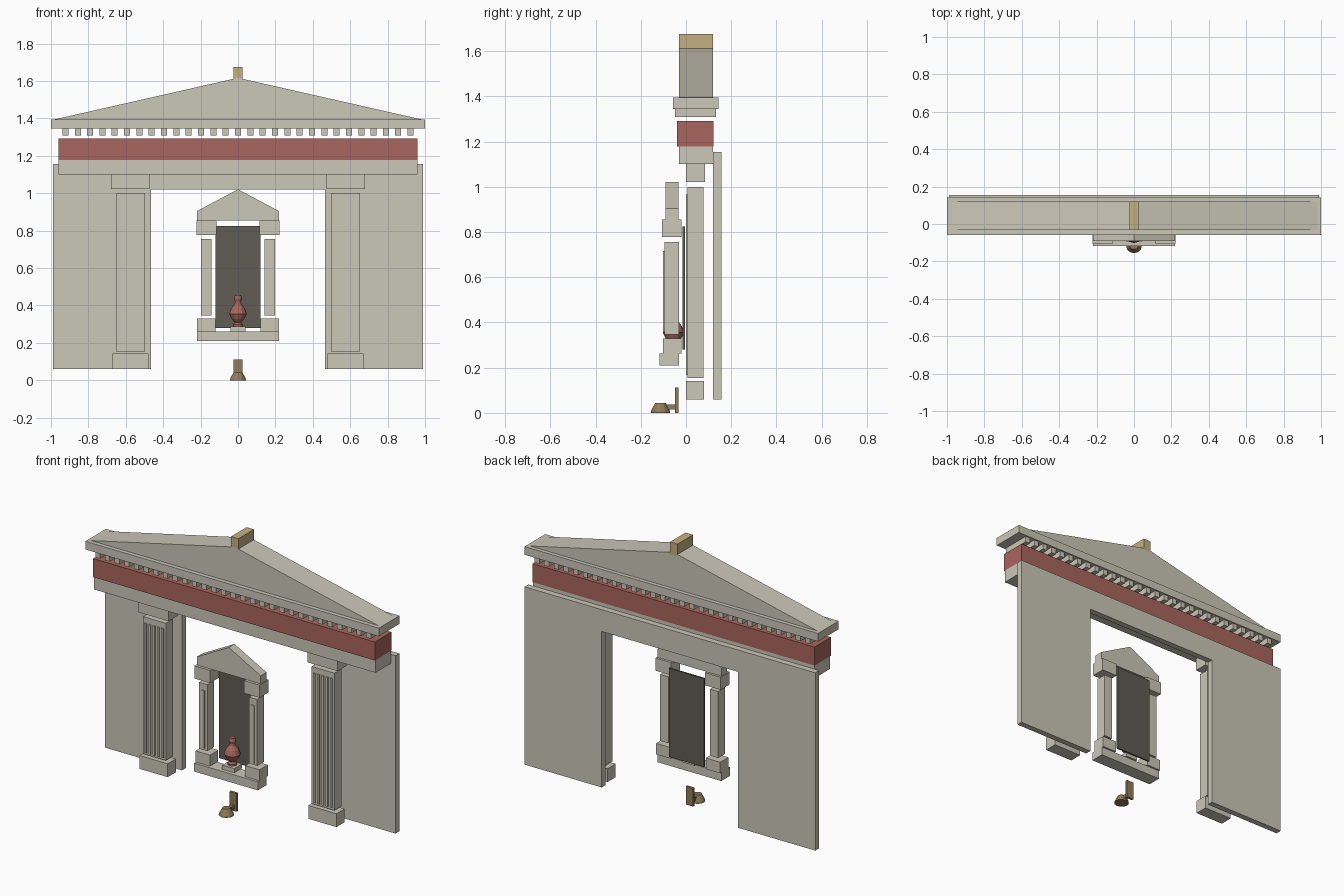
import bpy, bmesh, math

if "Cube" in bpy.data.objects:
    bpy.data.objects.remove(bpy.data.objects["Cube"])


def material(name, rgb):
    m = bpy.data.materials.new(name)
    m.diffuse_color = (*rgb, 1)
    m.use_nodes = True
    m.node_tree.nodes["Principled BSDF"].inputs["Base Color"].default_value = m.diffuse_color
    return m


STONE = material("stone", (0.60, 0.57, 0.48))
RED = material("terracotta", (0.40, 0.13, 0.11))
GOLD = material("gilding", (0.56, 0.44, 0.22))
BRONZE = material("bronze", (0.28, 0.20, 0.10))
DARK = material("dark_panel", (0.12, 0.11, 0.09))


def finish(name, bm, mat):
    bmesh.ops.recalc_face_normals(bm, faces=bm.faces)
    me = bpy.data.meshes.new(name)
    bm.to_mesh(me)
    bm.free()
    me.materials.append(mat)
    ob = bpy.data.objects.new(name, me)
    bpy.context.collection.objects.link(ob)
    return ob


def prism(name, profile, y0, y1, mat=STONE):
    """Extrude an (x, z) outline from y0 to y1."""
    bm = bmesh.new()
    face = bm.faces.new([bm.verts.new((x, y0, z)) for x, z in profile])
    ext = bmesh.ops.extrude_face_region(bm, geom=[face])["geom"]
    moved = [v for v in ext if isinstance(v, bmesh.types.BMVert)]
    bmesh.ops.translate(bm, verts=moved, vec=(0, y1 - y0, 0))
    return finish(name, bm, mat)


def box(name, x, y, z, mat=STONE):
    (a, b), (c, d) = x, z
    return prism(name, [(a, c), (b, c), (b, d), (a, d)], y[0], y[1], mat)


def pair(name, x, y, z, mat=STONE):
    """Box on the right and its mirror on the left."""
    box(name + "_right", x, y, z, mat)
    box(name + "_left", (-x[1], -x[0]), y, z, mat)


def lathe(name, profile, y, mat, sides=12):
    """Turn an (r, z) profile about a vertical axis, with closed ends."""
    bm = bmesh.new()
    rings = [[bm.verts.new((r * math.cos(2 * math.pi * i / sides),
                            y + r * math.sin(2 * math.pi * i / sides), z))
              for i in range(sides)] for r, z in profile]
    for lo, hi in zip(rings, rings[1:]):
        for i in range(sides):
            j = (i + 1) % sides
            bm.faces.new((lo[i], lo[j], hi[j], hi[i]))
    bm.faces.new(rings[0])
    bm.faces.new(rings[-1])
    return finish(name, bm, mat)


# Back wall with doorway
prism("back_wall", [(-0.99, 0.06), (-0.465, 0.06), (-0.465, 1.02), (0.465, 1.02),
                    (0.465, 0.06), (0.99, 0.06), (0.99, 1.155), (-0.99, 1.155)],
      0.119, 0.156)

# Large fluted pilasters
pair("pilaster_base", (0.479, 0.671), (0, 0.08), (0.06, 0.142))
pair("pilaster_shaft", (0.497, 0.652), (0.007, 0.077), (0.155, 1.0))
pair("pilaster_capital", (0.473, 0.679), (0, 0.085), (1.022, 1.10))
for i in range(5):
    x = 0.5745 + (i - 2) * 0.029
    pair(f"pilaster_fillet_{i + 1}", (x - 0.007, x + 0.007), (0.0, 0.01), (0.168, 0.965))

# Entablature
box("architrave", (-0.96, 0.96), (-0.032, 0.119), (1.10, 1.178))
box("frieze", (-0.96, 0.96), (-0.039, 0.121), (1.178, 1.292), RED)
for i in range(29):
    x = (i - 14) * 0.0659
    box(f"dentil_{i + 1}", (x - 0.016, x + 0.016), (-0.048, 0.133), (1.309, 1.345))
box("cornice", (-1, 1), (-0.058, 0.143), (1.345, 1.395))

# Pediment and ridge ornament
prism("pediment", [(-0.98, 1.395), (0.98, 1.395), (0, 1.617)], -0.032, 0.119)
box("ridge_block", (-0.025, 0.025), (-0.032, 0.119), (1.60, 1.675), GOLD)

# Small shrine in the doorway
box("shrine_sill", (-0.218, 0.218), (-0.118, -0.032), (0.21, 0.262))
pair("shrine_pedestal", (0.12, 0.218), (-0.101, -0.021), (0.262, 0.33))
pair("shrine_column", (0.142, 0.198), (-0.096, -0.031), (0.347, 0.756))
pair("shrine_column_fillet", (0.159, 0.181), (-0.102, -0.09), (0.36, 0.715))
pair("shrine_capital", (0.116, 0.222), (-0.107, -0.02), (0.777, 0.855))
prism("shrine_gable", [(-0.218, 0.855), (0.218, 0.855), (0.218, 0.905),
                       (0, 1.021), (-0.218, 0.905)], -0.09, -0.034)
box("shrine_back_panel", (-0.12, 0.12), (-0.015, -0.004), (0.28, 0.825), DARK)

# Urn on its plinth
box("urn_plinth", (-0.041, 0.041), (-0.095, -0.02), (0.262, 0.288))
lathe("urn", [(0.026, 0.288), (0.026, 0.298), (0.016, 0.308), (0.034, 0.328),
              (0.047, 0.355), (0.036, 0.385), (0.018, 0.408), (0.016, 0.42),
              (0.021, 0.436), (0.016, 0.455)], -0.055, RED)

# Lamp on a wall bracket
box("lamp_plate", (-0.024, 0.024), (-0.049, -0.034), (0, 0.112), BRONZE)
box("lamp_arm", (-0.01, 0.01), (-0.09, -0.045), (0.014, 0.037), BRONZE)
lathe("lamp_cup", [(0.043, 0), (0.041, 0.01), (0.023, 0.044)], -0.113, BRONZE)
